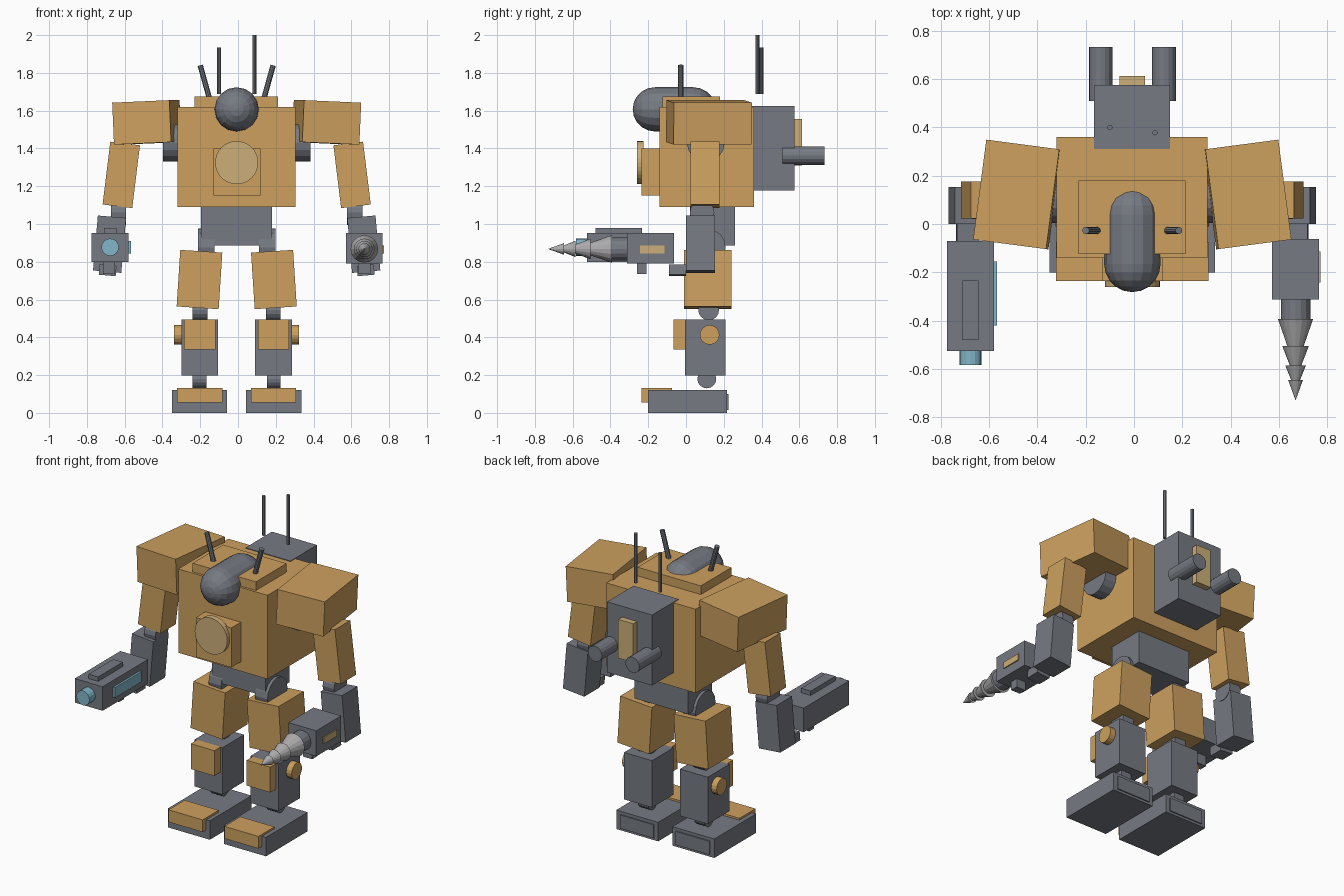
import bpy, bmesh, math
from mathutils import Matrix, Vector, Euler

if "Cube" in bpy.data.objects:
    bpy.data.objects.remove(bpy.data.objects["Cube"])

CX = -0.007  # mirror plane of the body


def material(name, rgb):
    m = bpy.data.materials.new(name)
    m.diffuse_color = (*rgb, 1)
    m.use_nodes = True
    m.node_tree.nodes["Principled BSDF"].inputs["Base Color"].default_value = m.diffuse_color
    return m


ORANGE = material("ochre_armor", (0.61, 0.352, 0.114))
GREY = material("dark_steel", (0.18, 0.195, 0.223))
TAN = material("pale_tan", (0.61, 0.43, 0.19))
CYAN = material("pale_cyan", (0.223, 0.47, 0.59))
LIGHT = material("light_steel", (0.42, 0.41, 0.42))


def finish(name, bm, mat, matrix=None):
    if matrix is not None:
        bmesh.ops.transform(bm, matrix=matrix, verts=bm.verts)
    bmesh.ops.recalc_face_normals(bm, faces=bm.faces)
    me = bpy.data.meshes.new(name)
    bm.to_mesh(me)
    bm.free()
    me.materials.append(mat)
    ob = bpy.data.objects.new(name, me)
    bpy.context.collection.objects.link(ob)
    return ob


def block(name, mat, center, size, rot=(0, 0, 0)):
    """Box from centre, size and rotation in degrees."""
    bm = bmesh.new()
    bmesh.ops.create_cube(bm, size=1)
    r = Euler([math.radians(a) for a in rot]).to_matrix().to_4x4()
    return finish(name, bm, mat, Matrix.Translation(center) @ r @ Matrix.Diagonal((*size, 1)))


def box(name, mat, x0, x1, y0, y1, z0, z1):
    """Upright box from its limits."""
    return block(name, mat, ((x0 + x1) / 2, (y0 + y1) / 2, (z0 + z1) / 2),
                 (x1 - x0, y1 - y0, z1 - z0))


def rod(name, mat, a, b, r, r2=None, sides=16):
    """Cylinder or cone between two points."""
    a, b = Vector(a), Vector(b)
    d = b - a
    bm = bmesh.new()
    bmesh.ops.create_cone(bm, cap_ends=True, segments=sides, radius1=r,
                          radius2=r if r2 is None else r2, depth=d.length)
    q = Vector((0, 0, 1)).rotation_difference(d.normalized()).to_matrix().to_4x4()
    return finish(name, bm, mat, Matrix.Translation((a + b) / 2) @ q)


def mirrored(ob):
    """Second copy of a part on the other side of the body."""
    bm = bmesh.new()
    bm.from_mesh(ob.data)
    m = Matrix.Translation((2 * CX, 0, 0)) @ Matrix.Diagonal((-1, 1, 1, 1))
    finish(ob.name + "_mirrored", bm, ob.data.materials[0], m)


# torso
box("torso", ORANGE, -0.32, 0.305, -0.14, 0.36, 1.09, 1.62)
box("collar_plate", ORANGE, -0.23, 0.213, -0.125, 0.18, 1.60, 1.675)
box("chest_plate", ORANGE, -0.13, 0.118, -0.235, -0.13, 1.15, 1.40)
rod("chest_lamp", TAN, (CX, -0.225, 1.325), (CX, -0.26, 1.325), 0.114, sides=32)
box("abdomen", GREY, -0.195, 0.18, 0.02, 0.26, 0.885, 1.10)

# capsule head: a sphere stretched along y
bm = bmesh.new()
bmesh.ops.create_uvsphere(bm, u_segments=16, v_segments=10, radius=0.117)
bmesh.ops.bisect_plane(bm, geom=bm.verts[:] + bm.edges[:] + bm.faces[:],
                       plane_co=(0, 0, 0), plane_no=(0, 0, 1))
equator = [e for e in bm.edges if all(abs(v.co.z) < 1e-4 for v in e.verts)]
bmesh.ops.split_edges(bm, edges=equator)
for f in bm.faces:
    if f.calc_center_median().z > 0:
        for v in f.verts:
            v.tag = True
for v in bm.verts:
    v.co.z += 0.1025 if v.tag else -0.1025
rims = [e for e in bm.edges if e.is_boundary]
bmesh.ops.bridge_loops(bm, edges=rims)
finish("head", bm, GREY, Matrix.Translation((CX, -0.0625, 1.607))
       @ Matrix.Rotation(math.pi / 2, 4, 'X'))

# backpack
box("backpack", GREY, -0.165, 0.15, 0.31, 0.575, 1.178, 1.624)
box("backpack_hatch", TAN, -0.06, 0.045, 0.56, 0.613, 1.31, 1.555)
rod("short_antenna", GREY, (-0.10, 0.40, 1.687), (-0.10, 0.40, 1.935), 0.011, sides=10)
rod("tall_antenna", GREY, (0.087, 0.378, 1.687), (0.087, 0.378, 2.0), 0.011, sides=10)

# parts that come in pairs
pairs = [
    rod("head_antenna", GREY, (-0.15, -0.027, 1.66), (-0.2, -0.027, 1.84), 0.015, sides=10),
    rod("exhaust", GREY, (-0.138, 0.51, 1.362), (-0.138, 0.733, 1.362), 0.049),
    # arm
    rod("shoulder_joint", GREY, (-0.397, 0.105, 1.43), (-0.28, 0.105, 1.43), 0.1),
    block("shoulder_armor", ORANGE, (-0.483, 0.122, 1.538), (0.305, 0.417, 0.222), (0, -2.5, -7.5)),
    block("upper_arm", ORANGE, (-0.618, 0.10, 1.26), (0.158, 0.154, 0.335), (0, 7, 0)),
    rod("elbow", GREY, (-0.672, 0.085, 1.06), (-0.592, 0.085, 1.06), 0.065),
    block("forearm", GREY, (-0.68, 0.077, 0.893), (0.15, 0.154, 0.292), (0, 5, 0)),
    block("hand", GREY, (-0.69, -0.045, 0.755), (0.09, 0.09, 0.055), (0, 5, 0)),
    box("trigger_grip", GREY, -0.715, -0.65, -0.26, -0.21, 0.735, 0.81),
    # leg
    rod("hip_joint", GREY, (-0.213, 0.11, 0.876), (-0.125, 0.11, 0.876), 0.1),
    block("thigh", ORANGE, (-0.204, 0.116, 0.706), (0.223, 0.252, 0.30), (0, 3.7, 0)),
    rod("knee", GREY, (-0.24, 0.12, 0.545), (-0.162, 0.12, 0.545), 0.055),
    box("shin", GREY, -0.30, -0.105, -0.005, 0.21, 0.198, 0.495),
    box("knee_pad", ORANGE, -0.285, -0.12, -0.065, 0.0, 0.335, 0.495),
    rod("knee_disc", ORANGE, (-0.338, 0.125, 0.413), (-0.29, 0.125, 0.413), 0.052),
    rod("ankle", GREY, (-0.24, 0.11, 0.18), (-0.168, 0.11, 0.18), 0.05),
    box("foot", GREY, -0.35, -0.057, -0.20, 0.217, 0.0, 0.12),
    box("toe_cap", ORANGE, -0.322, -0.083, -0.235, -0.075, 0.055, 0.132),
    box("heel_plate", GREY, -0.32, -0.085, 0.21, 0.224, 0.015, 0.10),
]
for part in pairs:
    mirrored(part)

# cannon
GX = -0.677
box("cannon_body", GREY, -0.775, -0.58, -0.525, -0.07, 0.80, 0.952)
box("cannon_rail", GREY, -0.71, -0.643, -0.48, -0.233, 0.94, 0.98)
box("cannon_side_panel", CYAN, -0.59, -0.567, -0.42, -0.155, 0.845, 0.91)
rod("cannon_muzzle", CYAN, (GX, -0.51, 0.877), (GX, -0.583, 0.877), 0.046)

# drill
DX, DZ = 0.669, 0.868
box("drill_body", GREY, 0.572, 0.766, -0.312, -0.063, 0.79, 0.952)
box("drill_side_panel", TAN, 0.75, 0.773, -0.243, -0.113, 0.845, 0.885)
rod("drill_collar", GREY, (DX, -0.30, DZ), (DX, -0.393, DZ), 0.061)
for i, (y, r, tip) in enumerate([(-0.393, 0.073, -0.60), (-0.505, 0.055, -0.645),
                                 (-0.585, 0.043, -0.69), (-0.645, 0.031, -0.728)]):
    rod(f"drill_cone_{i + 1}", LIGHT, (DX, y, DZ), (DX, tip, DZ), r, 0.001)
